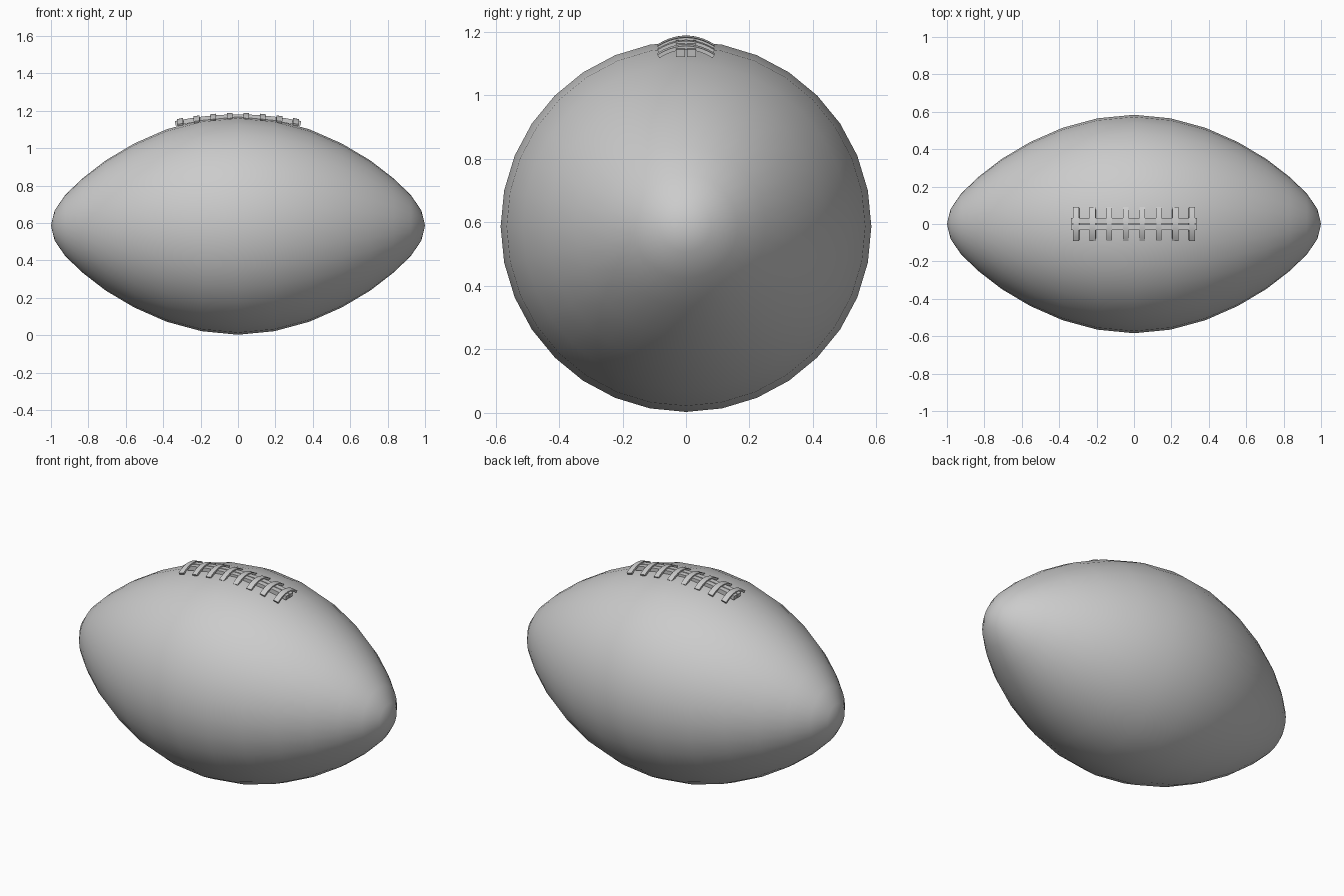
import bpy, bmesh, math
from mathutils import Vector

cube = bpy.data.objects.get("Cube")
if cube:
    bpy.data.objects.remove(cube, do_unlink=True)

CENTRE_Z = 0.587
LACE_HALF = 0.338     # half length of the lacing
CREST = 1.181         # highest point of the long strips

grey = bpy.data.materials.new("plain_grey")
grey.use_nodes = True
grey.diffuse_color = (0.6, 0.6, 0.6, 1)
grey.node_tree.nodes["Principled BSDF"].inputs["Base Color"].default_value = (0.6, 0.6, 0.6, 1)


def finish(name, bm, angle):
    bmesh.ops.recalc_face_normals(bm, faces=bm.faces)
    mesh = bpy.data.meshes.new(name)
    bm.to_mesh(mesh)
    bm.free()
    mesh.materials.append(grey)
    obj = bpy.data.objects.new(name, mesh)
    bpy.context.collection.objects.link(obj)
    bpy.ops.object.select_all(action='DESELECT')
    obj.select_set(True)
    bpy.context.view_layer.objects.active = obj
    bpy.ops.object.shade_smooth_by_angle(angle=math.radians(angle))
    return obj


def ribbon(name, path, side, width, thickness):
    """Rectangular band swept along a path of points on its top centre line."""
    bm = bmesh.new()
    rings = []
    for i, p in enumerate(path):
        along = path[min(i + 1, len(path) - 1)] - path[max(i - 1, 0)]
        up = along.cross(side).normalized()
        if up.z < 0:
            up = -up
        half, down = side * width / 2, up * thickness
        rings.append([bm.verts.new(c) for c in
                      (p - half, p + half, p + half - down, p - half - down)])
    for a, b in zip(rings, rings[1:]):
        for j in range(4):
            k = (j + 1) % 4
            bm.faces.new((a[j], a[k], b[k], b[j]))
    bm.faces.new(rings[0])
    bm.faces.new(rings[-1])
    return finish(name, bm, 40)


def crest(x):
    return CREST - 0.036 * (x / LACE_HALF) ** 2


# Ball: a sphere with poles on x, each ring pulled to the pointed profile
radii = [0.584, 0.565, 0.514, 0.438, 0.348, 0.252, 0.163, 0.08, 0]
bm = bmesh.new()
bmesh.ops.create_uvsphere(bm, u_segments=32, v_segments=16, radius=1)
for v in bm.verts:
    ring = round(abs(math.asin(max(-1, min(1, v.co.z)))) / (math.pi / 16))
    turn = math.atan2(v.co.y, v.co.x)
    r = radii[ring]
    v.co = (v.co.z, r * math.sin(turn), CENTRE_Z + r * math.cos(turn))
finish("ball", bm, 60)

# Two long strips along the seam
for name, y in (("left_strip", 0.017), ("right_strip", -0.017)):
    xs = [LACE_HALF * (i / 8 - 1) for i in range(17)]
    ribbon(name, [Vector((x, y, crest(x))) for x in xs], Vector((0, 1, 0)), 0.028, 0.025)

# Eight arched cross laces, tilted to follow the strips
for n in range(8):
    x = (n - 3.5) * 0.0885
    slope = -0.072 * x / LACE_HALF ** 2
    side = Vector((1, 0, slope)).normalized()
    ts = [i / 5 - 1 for i in range(11)]
    path = [Vector((x, 0.09 * t, crest(x) + 0.008 - 0.028 * t * t)) for t in ts]
    ribbon(f"cross_lace_{n + 1}", path, side, 0.031, 0.012)
